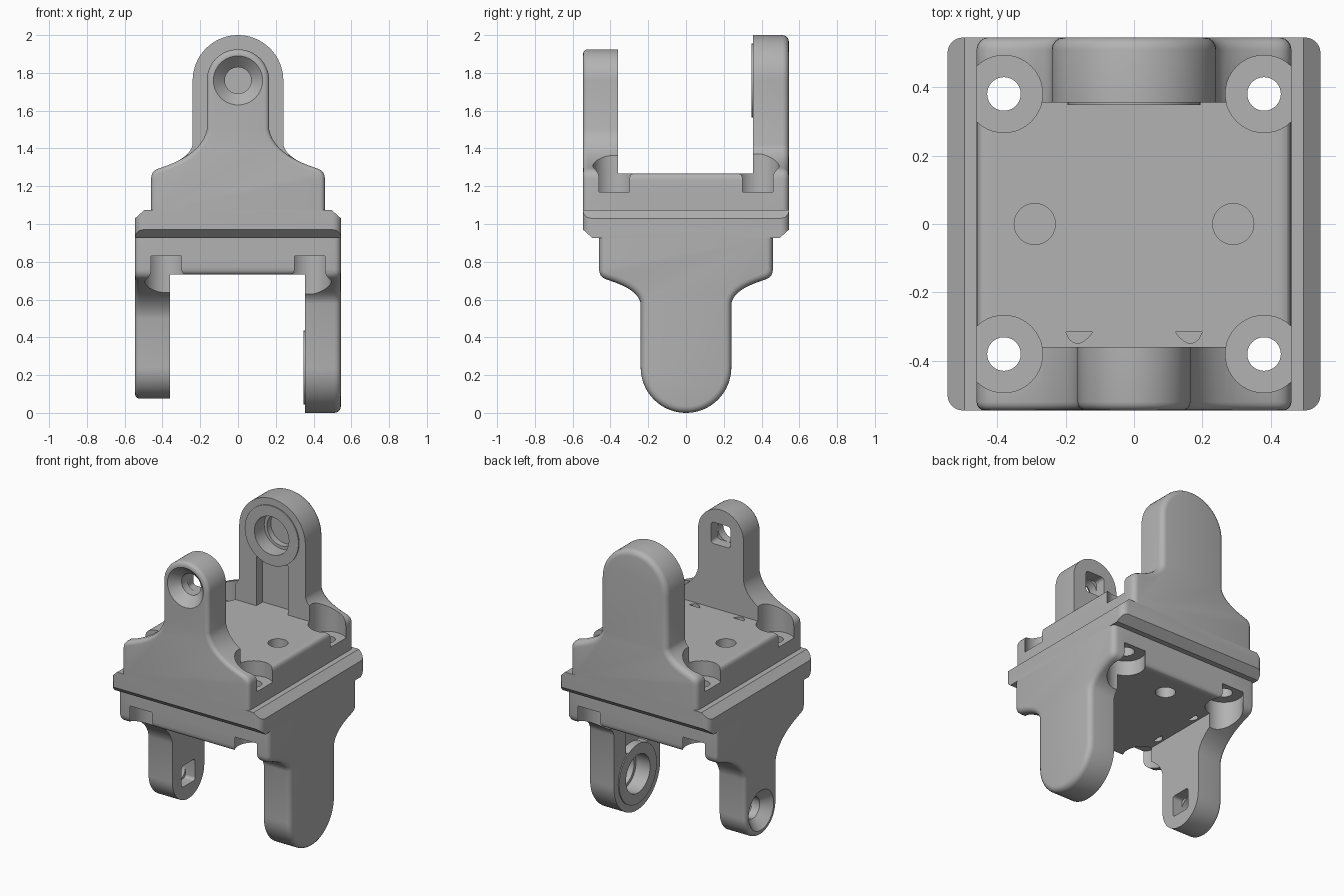
import bpy, bmesh
from math import pi, sin, cos, radians
from mathutils import Matrix, Vector

cube = bpy.data.objects.get("Cube")
if cube:
    bpy.data.objects.remove(cube, do_unlink=True)

grey = bpy.data.materials.new("plain_grey")
grey.use_nodes = True
COLOR = (0.45, 0.45, 0.45, 1)
grey.diffuse_color = COLOR
grey.node_tree.nodes["Principled BSDF"].inputs["Base Color"].default_value = COLOR

HALF, BODY, MID = 0.545, 0.46, 1.0      # flange half width, body half width, joint height
PIVOT, BOLT = 1.76, 0.38                # lug hole height, bolt offset


# --- helpers -------------------------------------------------------------
def make_object(name, bm):
    bmesh.ops.recalc_face_normals(bm, faces=bm.faces)
    mesh = bpy.data.meshes.new(name)
    bm.to_mesh(mesh)
    bm.free()
    mesh.materials.append(grey)
    obj = bpy.data.objects.new(name, mesh)
    bpy.context.collection.objects.link(obj)
    return obj


def prism(name, pts, axis, lo, hi, round_at=None, radius=0):
    """Extrude a profile along y or z; optionally round the rim of one y end."""
    place = (lambda u, v, t: (u, t, v)) if axis == "y" else (lambda u, v, t: (u, v, t))
    bm = bmesh.new()
    ends = [[bm.verts.new(place(u, v, t)) for u, v in pts] for t in (lo, hi)]
    for loop in ends:
        bm.faces.new(loop)
    n = len(pts)
    for i in range(n):
        j = (i + 1) % n
        bm.faces.new((ends[0][i], ends[0][j], ends[1][j], ends[1][i]))
    bmesh.ops.recalc_face_normals(bm, faces=bm.faces)
    if radius:
        base = min(v for u, v in pts)
        rim = [e for e in bm.edges
               if all(abs(v.co.y - round_at) < 1e-5 for v in e.verts)
               and not all(abs(v.co.z - base) < 1e-5 for v in e.verts)]
        bmesh.ops.bevel(bm, geom=rim, offset=radius, segments=4, profile=0.5,
                        affect="EDGES", clamp_overlap=False)
    return make_object(name, bm)


def cone(name, r1, r2, start, end):
    """Round bar or cone between two points."""
    a, b = Vector(start), Vector(end)
    turn = (b - a).to_track_quat("Z", "Y").to_matrix().to_4x4()
    bm = bmesh.new()
    bmesh.ops.create_cone(bm, cap_ends=True, segments=40, radius1=r1, radius2=r2,
                          depth=(b - a).length, matrix=Matrix.Translation((a + b) / 2) @ turn)
    return make_object(name, bm)


def curve(a, c, b, n=8):
    """Quadratic curve from a to b pulled towards c."""
    a, c, b = Vector(a), Vector(c), Vector(b)
    return [tuple(a * (1 - t) ** 2 + c * 2 * t * (1 - t) + b * t * t)
            for t in (i / n for i in range(n + 1))]


def rounded_square(half, r, cy=0):
    pts = []
    for k in range(4):
        mid = pi / 4 + k * pi / 2
        cx, cz = [(half - r) * (1 if f(mid) > 0 else -1) for f in (cos, sin)]
        pts += [(cx + r * cos(k * pi / 2 + s * pi / 12),
                 cy + cz + r * sin(k * pi / 2 + s * pi / 12)) for s in range(7)]
    return pts


def mirrored(right):
    """Close a right half profile with its mirror image."""
    return right + [(-u, v) for u, v in reversed(right) if u > 1e-6]


def cut(obj, cutters):
    for c in cutters:
        mod = obj.modifiers.new("cut", "BOOLEAN")
        mod.operation, mod.solver, mod.object = "DIFFERENCE", "EXACT", c
    bpy.context.view_layer.update()
    graph = bpy.context.evaluated_depsgraph_get()
    mesh = bpy.data.meshes.new_from_object(obj.evaluated_get(graph))
    obj.modifiers.clear()
    obj.data = mesh
    mesh.shade_smooth()
    mesh.set_sharp_from_angle(angle=radians(30))


def lug_profile(r, bend, top_of_bend):
    right = [(BODY, 1.075)] + curve((BODY, 1.24), (BODY, 1.285), (0.41, 1.297), 5)
    right += curve((0.41, 1.297), bend, (r, top_of_bend), 10)[1:]
    right += [(r * cos(i * pi / 32), PIVOT + r * sin(i * pi / 32)) for i in range(17)]
    return mirrored(right)


# --- one bracket, built upright ------------------------------------------
def bracket(prefix):
    flange = prism(prefix + "_flange", rounded_square(HALF, 0.045), "z", MID, 1.075)
    body = prism(prefix + "_body", mirrored(
        [(BODY, 1.075)] + curve((BODY, 1.232), (BODY, 1.268), (0.424, 1.268), 5)),
        "y", -0.36, 0.36)
    narrow = prism(prefix + "_narrow_lug", lug_profile(0.165, (0.19, 1.37), 1.5),
                   "y", -HALF, -0.36, -HALF, 0.025)
    wide = prism(prefix + "_wide_lug", lug_profile(0.24, (0.255, 1.345), 1.42),
                 "y", 0.355, HALF, HALF, 0.035)
    ring = cone(prefix + "_bearing_ring", 0.195, 0.195, (0, 0.348, PIVOT), (0, 0.4, PIVOT))

    # bolt pockets and through holes
    bolts = [(sx * BOLT, sy * BOLT) for sx in (-1, 1) for sy in (-1, 1)]
    pockets = [cone("cutter", 0.113, 0.113, (x, y, 1.17), (x, y, 1.5)) for x, y in bolts]
    holes = [cone("cutter", 0.049, 0.049, (x, y, 0.9), (x, y, 1.25)) for x, y in bolts]
    # blind holes and small crescent slots in the plate
    blind = [cone("cutter", 0.06, 0.06, (s * 0.29, 0, 1.02), (s * 0.29, 0, 1.4)) for s in (-1, 1)]
    slots = [prism("cutter", [(s * u, v) for u, v in
                              [(0.2, -0.315)] + curve((0.19, -0.335), (0.16, -0.37), (0.12, -0.315), 6)],
                   "z", 1.24, 1.3) for s in (-1, 1)]
    # flange side chamfers
    chamfers = [prism("cutter", [(s * 0.605, 0.976), (s * 0.605, 1.12), (s * 0.445, 1.12)],
                      "y", -0.7, 0.7) for s in (-1, 1)]
    # countersunk pin hole with a square nut pocket
    pin = [cone("cutter", 0.15, 0.07, (0, -0.565, PIVOT), (0, -0.485, PIVOT)),
           cone("cutter", 0.07, 0.07, (0, -0.5, PIVOT), (0, -0.3, PIVOT)),
           prism("cutter", rounded_square(0.07, 0.02, PIVOT), "y", -0.43, -0.3)]
    # stepped bearing seat
    seat = [cone("cutter", 0.125, 0.125, (0, 0.3, PIVOT), (0, 0.45, PIVOT)),
            cone("cutter", 0.105, 0.105, (0, 0.4, PIVOT), (0, 0.49, PIVOT))]
    # clearance channel below the bearing ring
    channel = [prism("cutter", mirrored([(0.115, 1.268), (0.115, 1.59)]), "y", 0.3, 0.42)]

    cut(flange, holes + blind + chamfers)
    cut(body, pockets + holes + blind + slots)
    cut(narrow, pockets + holes + pin)
    cut(wide, pockets + holes + channel + seat)
    cut(ring, seat)
    for c in pockets + holes + blind + slots + chamfers + pin + seat + channel:
        bpy.data.objects.remove(c, do_unlink=True)
    return [flange, body, narrow, wide, ring]


bracket("upper")

# the lower bracket is the same part turned over and a quarter turn round
flip = Matrix(((0, 1, 0, 0), (1, 0, 0, 0), (0, 0, -1, 2 * MID), (0, 0, 0, 1)))
for part in bracket("lower"):
    part.data.transform(flip)
